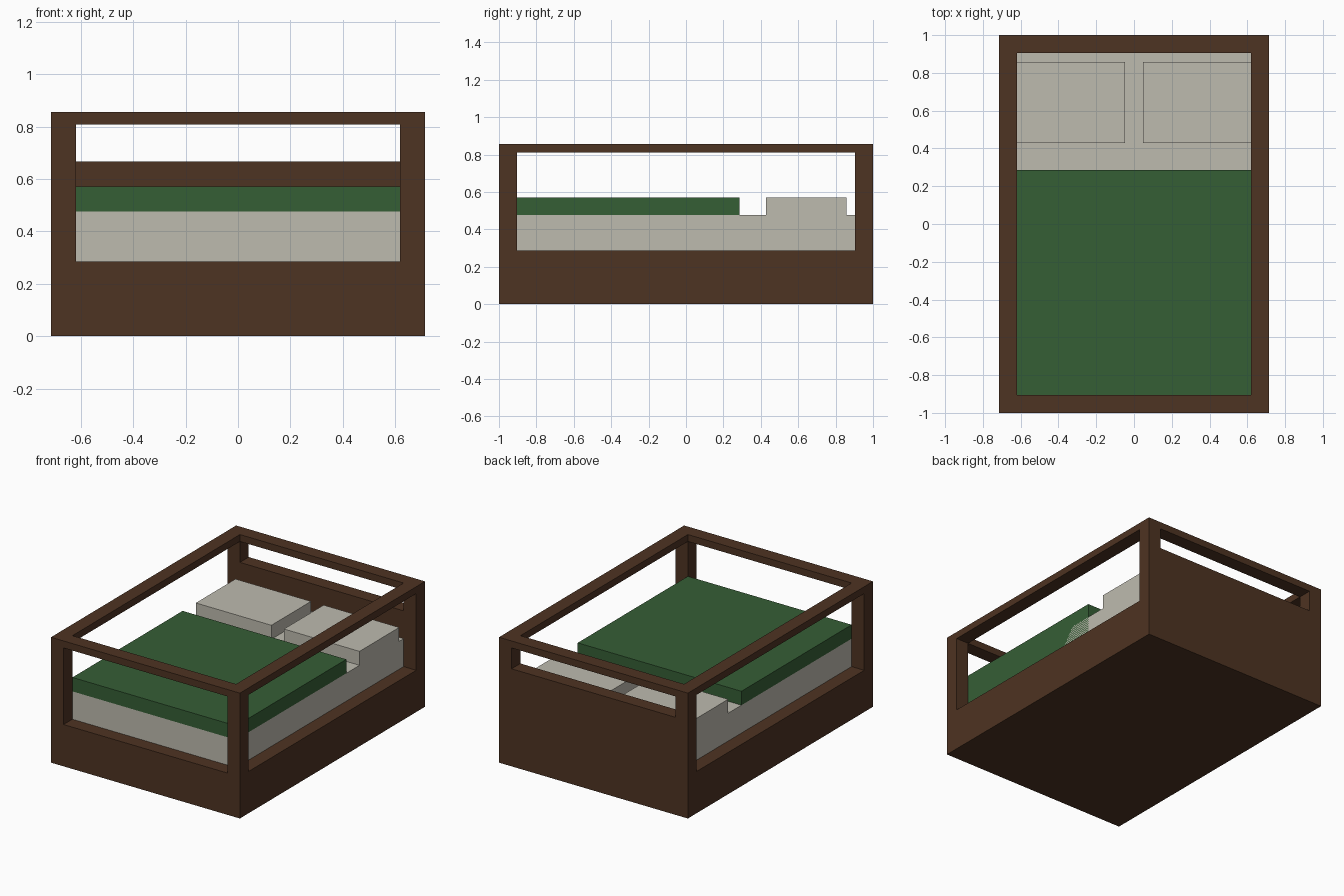
import bpy

if "Cube" in bpy.data.objects:
    bpy.data.objects.remove(bpy.data.objects["Cube"])

U = 2 / 21  # the model sits on a grid of 21 x 15 x 9 units


def material(name, rgb):
    m = bpy.data.materials.new(name)
    m.diffuse_color = (*rgb, 1)
    m.use_nodes = True
    m.node_tree.nodes["Principled BSDF"].inputs["Base Color"].default_value = m.diffuse_color
    return m


wood = material("dark_wood", (0.076, 0.033, 0.016))
linen = material("off_white_linen", (0.515, 0.497, 0.430))
green = material("green_cloth", (0.036, 0.112, 0.036))


def box(name, mat, x, y, z):
    """Box from (min, max) ranges in grid units."""
    bpy.ops.mesh.primitive_cube_add(size=1)
    o = bpy.context.object
    o.name = name
    o.location = [(r[0] + r[1]) / 2 * U for r in (x, y, z)]
    o.scale = [(r[1] - r[0]) * U for r in (x, y, z)]
    bpy.ops.object.transform_apply(location=True, scale=True)
    o.data.materials.append(mat)
    return o


def span(s, a, b):
    return tuple(sorted((s * a, s * b)))


# Solid base
box("base", wood, (-7.5, 7.5), (-10.5, 10.5), (0, 3))

# Corner posts and top rails
for sx, side in ((-1, "left"), (1, "right")):
    for sy, end in ((-1, "front"), (1, "back")):
        box(f"{end}_{side}_post", wood, span(sx, 6.5, 7.5), span(sy, 9.5, 10.5), (3, 9))
    box(f"{side}_rail", wood, span(sx, 6.5, 7.5), (-9.5, 9.5), (8.5, 9))
for sy, end in ((-1, "front"), (1, "back")):
    box(f"{end}_rail", wood, (-6.5, 6.5), span(sy, 9.5, 10.5), (8.5, 9))

# Headboard
box("headboard", wood, (-6.5, 6.5), (9.5, 10.5), (3, 7))

# Bedding; the blanket hangs down flush with the mattress sides
box("mattress", linen, (-6.5, 6.5), (-9.5, 9.5), (3, 5))
box("blanket", green, (-6.5, 6.5), (-9.5, 3), (3, 6))
for sx, side in ((-1, "left"), (1, "right")):
    box(f"{side}_pillow", linen, span(sx, 0.5, 6.5), (4.5, 9), (5, 6))
